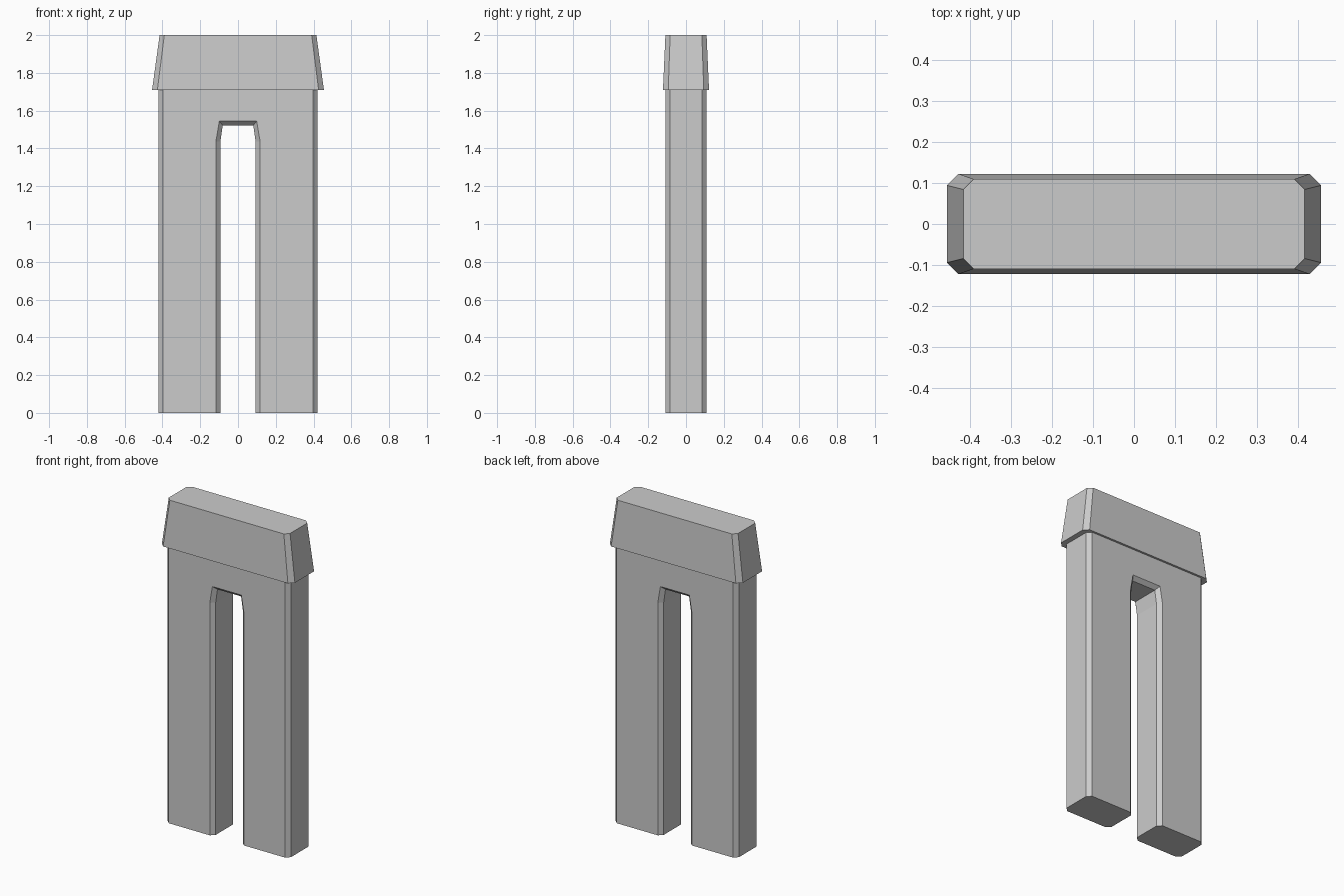
import bpy, bmesh

if "Cube" in bpy.data.objects:
    bpy.data.objects.remove(bpy.data.objects["Cube"])

stone = bpy.data.materials.new("grey stone")
stone.diffuse_color = (0.6, 0.6, 0.6, 1)
stone.use_nodes = True
stone.node_tree.nodes["Principled BSDF"].inputs["Base Color"].default_value = stone.diffuse_color


def loft(name, rings):
    """Skin a list of equal-length point rings and close both ends."""
    bm = bmesh.new()
    rows = [[bm.verts.new(p) for p in ring] for ring in rings]
    n = len(rows[0])
    for a, b in zip(rows, rows[1:]):
        for i in range(n):
            j = (i + 1) % n
            bm.faces.new((a[i], a[j], b[j], b[i]))
    bm.faces.new(rows[0])
    bm.faces.new(rows[-1])
    bmesh.ops.recalc_face_normals(bm, faces=bm.faces)
    mesh = bpy.data.meshes.new(name)
    bm.to_mesh(mesh)
    bm.free()
    mesh.materials.append(stone)
    obj = bpy.data.objects.new(name, mesh)
    bpy.context.collection.objects.link(obj)
    return obj


def arch_ring(y, outer, slot, crown, top):
    """Two-legged outline at depth y, mirrored in x."""
    half = [(crown, top), (slot, 1.438), (slot, 0), (outer, 0), (outer, 1.709)]
    outline = half + [(-x, z) for x, z in reversed(half)]
    return [(x, y, z) for x, z in outline]


def octagon(x, y, cx, cy, z):
    """Rectangle with cut corners; cx and cy are where the cuts start."""
    q = [(x, cy), (cx, y)]
    return [(px, py, z) for px, py in
            q + [(-a, b) for a, b in reversed(q)]
            + [(-a, -b) for a, b in q] + [(a, -b) for a, b in reversed(q)]]


# Two-legged pillar with chamfered outer edges and opening
face = (0.398, 0.117, 0.099, 1.544)
core = (0.422, 0.093, 0.081, 1.522)
loft("pillar_legs", [arch_ring(-0.109, *face), arch_ring(-0.085, *core),
                     arch_ring(0.085, *core), arch_ring(0.109, *face)])

# Tapered cap block
loft("cap", [octagon(0.455, 0.122, 0.427, 0.094, 1.709),
             octagon(0.415, 0.109, 0.39, 0.084, 2.0)])
